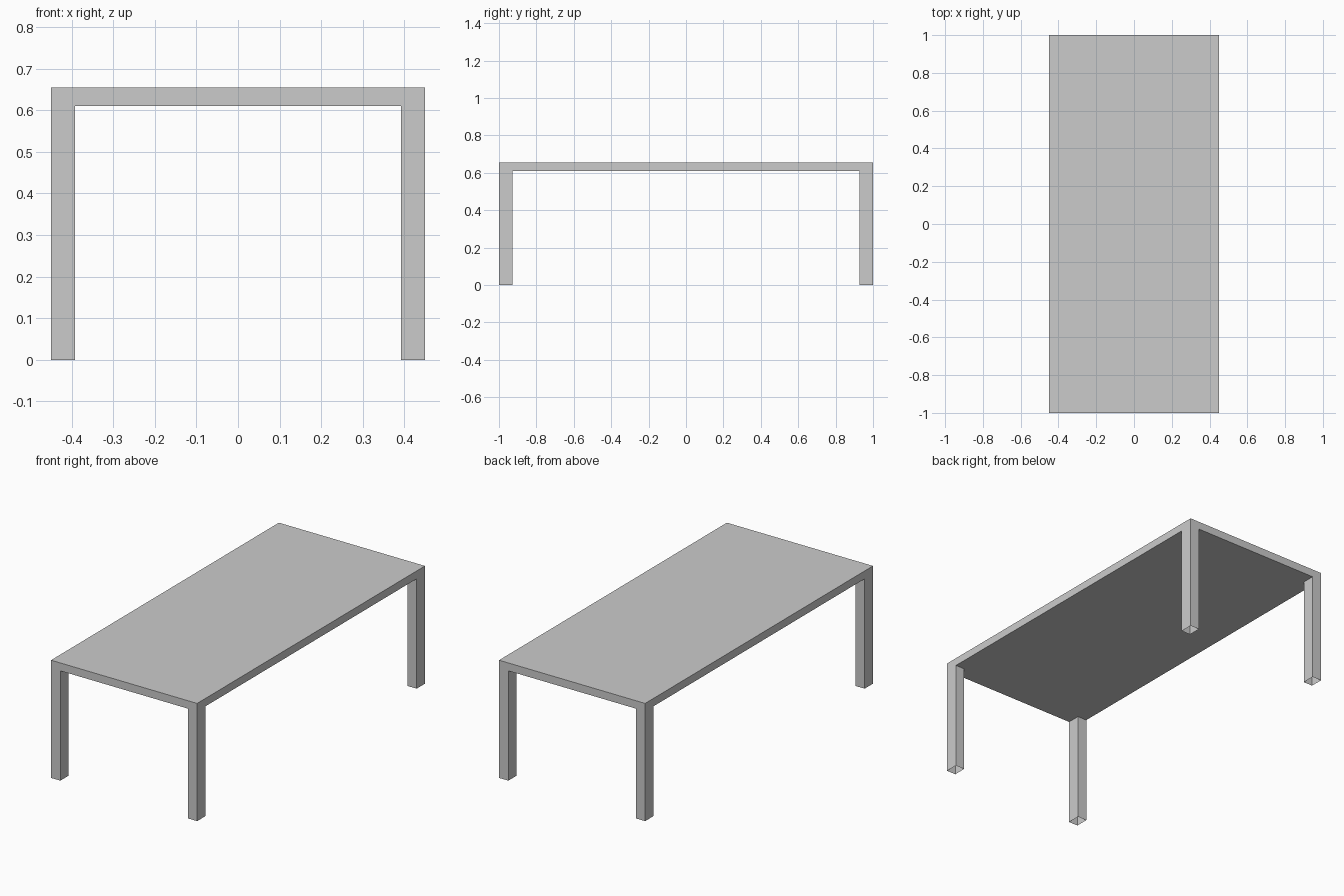
import bpy, bmesh

if "Cube" in bpy.data.objects:
    bpy.data.objects.remove(bpy.data.objects["Cube"])

XO, XI = 0.449, 0.392   # outer edge and inner leg face, x
YO, YI = 1.0, 0.927     # outer edge and inner leg face, y
ZU, ZT = 0.61, 0.654    # underside and top of the slab

bm = bmesh.new()


def quad(*pts):
    bm.faces.new([bm.verts.new(p) for p in pts])


# Tabletop: flat top face and the rim around it
rim = [(-XO, -YO), (XO, -YO), (XO, YO), (-XO, YO)]
quad(*[(x, y, ZT) for x, y in rim])
xs, ys = (-XO, -XI, XI, XO), (-YO, -YI, YI, YO)
for s in (-1, 1):
    for a, b in zip(xs, xs[1:]):
        quad((a, s * YO, ZU), (b, s * YO, ZU), (b, s * YO, ZT), (a, s * YO, ZT))
    for a, b in zip(ys, ys[1:]):
        quad((s * XO, a, ZU), (s * XO, b, ZU), (s * XO, b, ZT), (s * XO, a, ZT))

# Underside in a 3 x 3 layout; each corner cell becomes a hollow leg, open at the foot
for i in range(3):
    for j in range(3):
        x0, x1, y0, y1 = xs[i], xs[i + 1], ys[j], ys[j + 1]
        cell = [(x0, y0), (x1, y0), (x1, y1), (x0, y1)]
        if i != 1 and j != 1:
            for p, q in zip(cell, cell[1:] + cell[:1]):
                quad((*p, 0), (*q, 0), (*q, ZU), (*p, ZU))
        else:
            quad(*[(x, y, ZU) for x, y in reversed(cell)])

# Weld, merge coplanar faces and orient outward
bmesh.ops.remove_doubles(bm, verts=bm.verts, dist=1e-5)
bmesh.ops.recalc_face_normals(bm, faces=bm.faces)
top = max(bm.faces, key=lambda f: f.calc_center_median().z)
if top.normal.z < 0:
    bmesh.ops.reverse_faces(bm, faces=bm.faces)
bmesh.ops.dissolve_limit(bm, angle_limit=0.01, verts=bm.verts, edges=bm.edges)

mesh = bpy.data.meshes.new("table")
bm.to_mesh(mesh)
bm.free()
bpy.context.collection.objects.link(bpy.data.objects.new("table", mesh))
